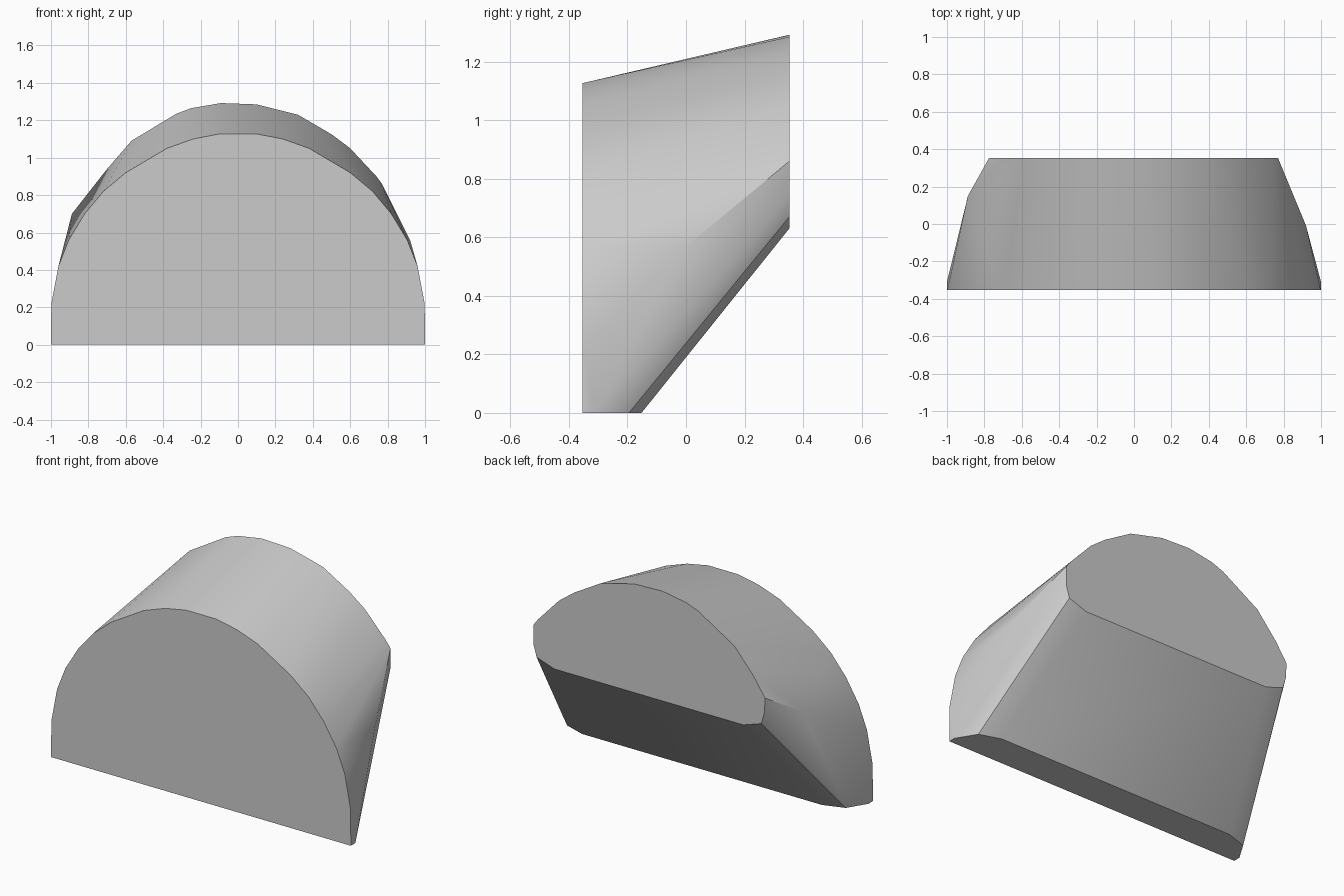
import bpy, bmesh, math

cube = bpy.data.objects.get("Cube")
if cube:
    bpy.data.objects.remove(cube, do_unlink=True)

FRONT, BACK = -0.353, 0.353

grey = bpy.data.materials.new("light_grey")
grey.use_nodes = True
colour = (0.6, 0.6, 0.6, 1)
grey.diffuse_color = colour
grey.node_tree.nodes["Principled BSDF"].inputs["Base Color"].default_value = colour


def mirrored(points):
    return [(s * x, y, z) for x, y, z in points for s in (1, -1)]


# Front arch, half outline
arch = [(1, 0), (0.998, 0.22), (0.96, 0.42), (0.905, 0.56), (0.82, 0.7),
        (0.72, 0.82), (0.6, 0.92), (0.38, 1.05), (0.24, 1.1), (0.1, 1.127)]
points = mirrored([(x, FRONT, z) for x, z in arch])

# Base with chamfered rear corners
points += mirrored([(1, -0.31, 0), (0.93, -0.195, 0), (0.8, -0.152, 0)])

# Lower edge of the rear face
lower = [(0.63, 0.63), (0.75, 0.67), (0.77, 0.74)]
points += mirrored([(x, BACK, z) for x, z in lower])

# Upper edge of the rear face, slightly uneven from side to side
upper = [(0.77, 0.86), (0.74, 0.9), (0.6, 1.05), (0.5, 1.125), (0.32, 1.23),
         (0.1, 1.285), (-0.09, 1.292), (-0.25, 1.265), (-0.33, 1.235),
         (-0.57, 1.09), (-0.7, 0.94), (-0.775, 0.83)]
points += [(x, BACK, z) for x, z in upper]

# Single bulge point on each flank
points += [(0.92, -0.01, 0.56), (-0.888, 0.15, 0.7)]

# Wrap everything in one convex solid
bm = bmesh.new()
for p in points:
    bm.verts.new(p)
hull = bmesh.ops.convex_hull(bm, input=bm.verts[:])
spare = {g for key in ("geom_interior", "geom_unused") for g in hull[key]
         if isinstance(g, bmesh.types.BMVert)}
bmesh.ops.delete(bm, geom=list(spare), context='VERTS')
bmesh.ops.dissolve_limit(bm, angle_limit=math.radians(0.5),
                         verts=bm.verts[:], edges=bm.edges[:])
bmesh.ops.recalc_face_normals(bm, faces=bm.faces[:])

mesh = bpy.data.meshes.new("arched_block")
bm.to_mesh(mesh)
bm.free()
mesh.materials.append(grey)
block = bpy.data.objects.new("arched_block", mesh)
bpy.context.collection.objects.link(block)

# Smooth flanks with sharp rims
bpy.ops.object.select_all(action='DESELECT')
block.select_set(True)
bpy.context.view_layer.objects.active = block
bpy.ops.object.shade_smooth_by_angle(angle=math.radians(30))
